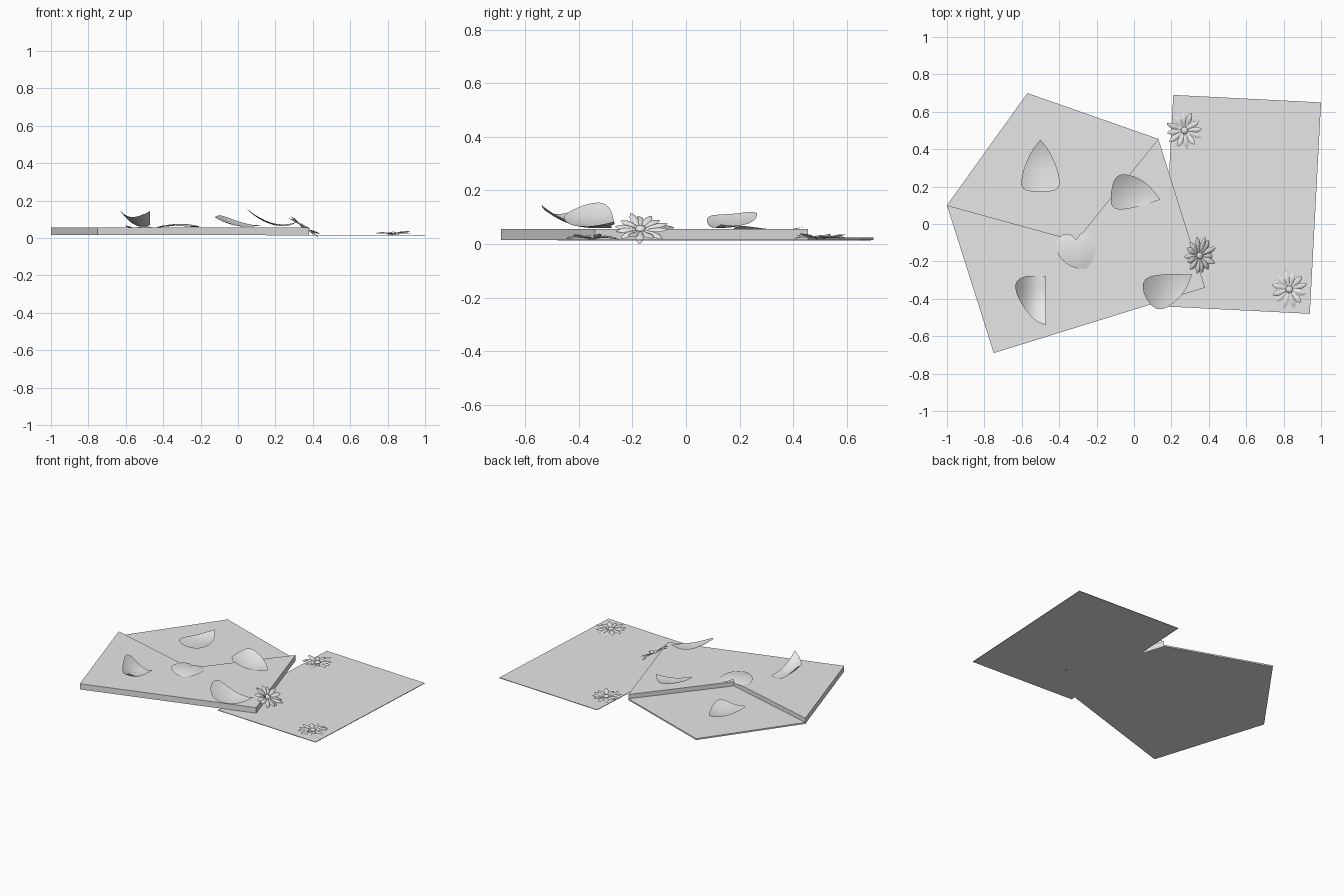
import bpy, bmesh, math, random
from mathutils import Vector, Matrix

random.seed(4)
cube = bpy.data.objects.get("Cube")
if cube:
    bpy.data.objects.remove(cube, do_unlink=True)

paper = bpy.data.materials.new("pale_grey")
paper.use_nodes = True
paper.diffuse_color = (0.8, 0.8, 0.8, 1)
paper.node_tree.nodes["Principled BSDF"].inputs["Base Color"].default_value = (0.8, 0.8, 0.8, 1)


def finish(name, bm, smooth=False):
    bmesh.ops.recalc_face_normals(bm, faces=bm.faces)
    mesh = bpy.data.meshes.new(name)
    bm.to_mesh(mesh)
    bm.free()
    mesh.materials.append(paper)
    for p in mesh.polygons:
        p.use_smooth = smooth
    obj = bpy.data.objects.new(name, mesh)
    bpy.context.collection.objects.link(obj)
    return obj


def slab(name, corners, z0, z1):
    bm = bmesh.new()
    face = bm.faces.new([bm.verts.new((x, y, z0)) for x, y in corners])
    up = bmesh.ops.extrude_face_region(bm, geom=[face])["geom"]
    verts = [v for v in up if isinstance(v, bmesh.types.BMVert)]
    bmesh.ops.translate(bm, verts=verts, vec=(0, 0, z1 - z0))
    if face.is_valid is False or len(bm.faces) < len(corners) + 2:
        bm.faces.new([v for v in bm.verts if v not in verts])
    return finish(name, bm)


def rounded(points, steps=3):
    # corner cutting; a doubled point stays sharp
    pts = [Vector(p) for p in points]
    for _ in range(steps):
        pts = [a.lerp(b, t) for a, b in zip(pts, pts[1:] + pts[:1]) for t in (0.25, 0.75)]
    return [p for i, p in enumerate(pts) if (p - pts[i - 1]).length > 1e-4]


def loose_petal(name, points, height, rings=8):
    # rings shrinking to the middle, lifted by a height rule
    rim = rounded(points)
    mid = sum(rim, Vector((0, 0))) / len(rim)
    bm = bmesh.new()
    centre = bm.verts.new((*mid, height(*mid)))
    previous = None
    for r in range(1, rings + 1):
        spots = [mid.lerp(p, r / rings) for p in rim]
        loop = [bm.verts.new((*p, height(*p))) for p in spots]
        for i in range(len(loop)):
            if previous:
                bm.faces.new((previous[i - 1], loop[i - 1], loop[i], previous[i]))
            else:
                bm.faces.new((centre, loop[i - 1], loop[i]))
        previous = loop
    finish(name, bm, True)


def daisy(name, location, tilt=0, turn=0, count=12, radius=0.1):
    bm = bmesh.new()
    widths = (0.003, 0.006, 0.01, 0.0145, 0.0155, 0.011, 0.003)
    for k in range(count):
        angle = math.tau * k / count + turn + random.uniform(-0.06, 0.06)
        length = radius * random.uniform(0.9, 1.03)
        lift = random.uniform(-0.004, 0.02)
        spin = Matrix.Rotation(angle, 4, "Z")
        rows = []
        for i, w in enumerate(widths):
            t = i / (len(widths) - 1)
            z = lift * t * t + 0.003 * math.sin(math.pi * t)
            rows.append([bm.verts.new(spin @ Vector((0.012 + (length - 0.012) * t, s * w,
                                                     z + 0.006 * (1 - s * s) * w / 0.0155)))
                         for s in (-1, -0.5, 0, 0.5, 1)])
        for a, b in zip(rows, rows[1:]):
            for j in range(4):
                bm.faces.new((a[j], b[j], b[j + 1], a[j + 1]))
    # domed flower centre
    bmesh.ops.create_uvsphere(bm, u_segments=16, v_segments=8, radius=0.019,
                              matrix=Matrix.Translation((0, 0, 0.004)) @ Matrix.Diagonal((1, 1, 0.5, 1)))
    obj = finish(name, bm, True)
    obj.location = location
    obj.rotation_euler = (0, tilt, 0)


# Envelope: raised pocket with a V opening, inner back panel and open flap
left, right = (-1, 0.1), (0.13, 0.455)
notch, tip = (-0.31, -0.09), (-0.57, 0.7)
slab("envelope_pocket", [left, (-0.75, -0.69), (0.38, -0.34), right, notch], 0.015, 0.055)
slab("envelope_inner_back", [left, notch, right], 0.015, 0.025)
slab("envelope_flap", [left, right, tip], 0.015, 0.025)

# Letter sheet
slab("letter_sheet", [(0.15, -0.44), (0.94, -0.48), (1, 0.65), (0.21, 0.69)], 0.012, 0.016)

# Loose curled petals
loose_petal("petal_on_flap",
            [(-0.5, 0.45), (-0.5, 0.45), (-0.55, 0.39), (-0.6, 0.27), (-0.605, 0.18),
             (-0.5, 0.17), (-0.395, 0.18), (-0.4, 0.27), (-0.45, 0.39)],
            lambda x, y: 0.04 + 1.3 * max(0, y - 0.3) ** 2 + 2.2 * (x + 0.5) ** 2 + 0.5 * max(0, 0.3 - y) ** 2)
loose_petal("petal_by_opening",
            [(-0.11, 0.07), (-0.13, 0.14), (-0.1, 0.27), (0.0, 0.26), (0.08, 0.21),
             (0.14, 0.13), (0.14, 0.13), (0.02, 0.09)],
            lambda x, y: 0.06 + 1.7 * (0.85 * (x - 0.05) - 0.53 * (y - 0.13)) ** 2
            + 1.5 * (0.53 * (x - 0.05) + 0.85 * (y - 0.13)) ** 2)
loose_petal("heart_petal",
            [(-0.31, -0.085), (-0.31, -0.085), (-0.34, -0.05), (-0.4, -0.06), (-0.425, -0.13),
             (-0.37, -0.215), (-0.27, -0.25), (-0.23, -0.22), (-0.2, -0.14), (-0.215, -0.05), (-0.28, -0.04)],
            lambda x, y: 0.075 - 1.2 * ((x + 0.31) ** 2 + (y + 0.14) ** 2))
loose_petal("petal_front_corner",
            [(-0.47, -0.28), (-0.47, -0.28), (-0.47, -0.54), (-0.47, -0.54), (-0.53, -0.52),
             (-0.61, -0.42), (-0.645, -0.32), (-0.59, -0.275)],
            lambda x, y: 0.06 + 6 * (x + 0.51) ** 2 + 2.1 * min(0, y + 0.35) ** 2)
loose_petal("petal_on_edge",
            [(0.31, -0.27), (0.31, -0.27), (0.18, -0.265), (0.05, -0.285), (0.045, -0.37),
             (0.11, -0.46), (0.18, -0.45), (0.27, -0.37)],
            lambda x, y: 0.064 + 2.4 * (x - 0.24) ** 2 + 1.0 * (y + 0.36) ** 2)

# Daisies: two on the letter, one leaning on the envelope edge
daisy("daisy_back", (0.27, 0.5, 0.02), turn=0.1)
daisy("daisy_front", (0.83, -0.35, 0.02), turn=0.25)
daisy("daisy_leaning", (0.35, -0.17, 0.055), tilt=math.radians(33), count=14)
